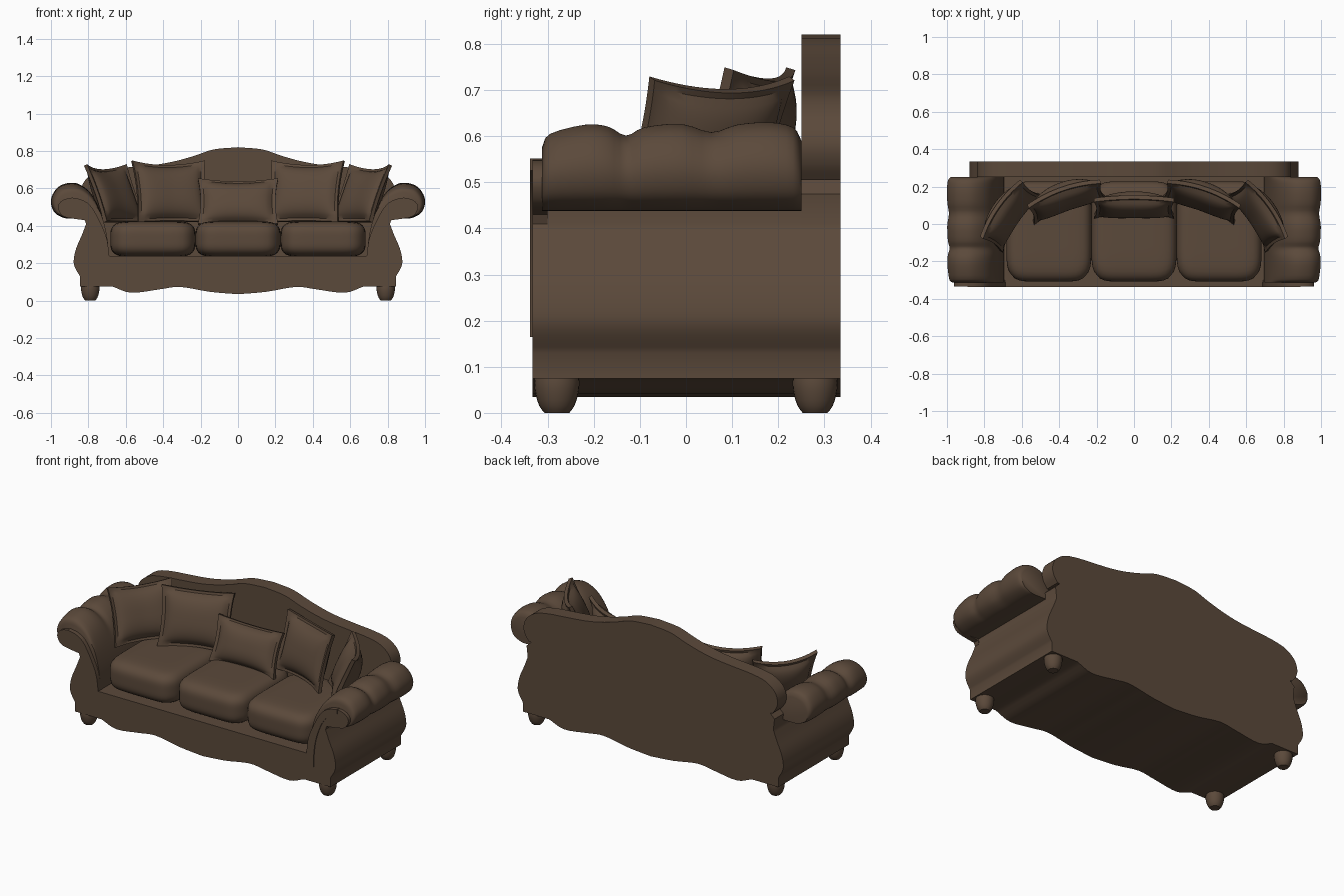
import bpy, bmesh, math
from mathutils import Matrix, Vector

cube = bpy.data.objects.get("Cube")
if cube:
    bpy.data.objects.remove(cube, do_unlink=True)

COLOR = (0.105, 0.067, 0.043, 1)
fabric = bpy.data.materials.new("brown_fabric")
fabric.use_nodes = True
fabric.diffuse_color = COLOR
bsdf = fabric.node_tree.nodes["Principled BSDF"]
bsdf.inputs["Base Color"].default_value = COLOR
bsdf.inputs["Roughness"].default_value = 0.9


def finish(name, bm, angle=35):
    bmesh.ops.recalc_face_normals(bm, faces=bm.faces)
    mesh = bpy.data.meshes.new(name)
    bm.to_mesh(mesh)
    bm.free()
    mesh.materials.append(fabric)
    ob = bpy.data.objects.new(name, mesh)
    bpy.context.collection.objects.link(ob)
    bpy.ops.object.select_all(action='DESELECT')
    ob.select_set(True)
    bpy.context.view_layer.objects.active = ob
    bpy.ops.object.shade_smooth_by_angle(angle=math.radians(angle))


def smooth(pts, steps=4):
    """Catmull-Rom curve through an open run of 2D points."""
    p = [Vector(q) for q in pts]
    p = [2 * p[0] - p[1]] + p + [2 * p[-1] - p[-2]]
    out = []
    for a, b, c, d in zip(p, p[1:], p[2:], p[3:]):
        for i in range(steps):
            t = i / steps
            out.append(0.5 * (2 * b + (c - a) * t + (2 * a - 5 * b + 4 * c - d) * t * t
                              + (3 * b - a - 3 * c + d) * t ** 3))
    return [tuple(v) for v in out] + [tuple(pts[-1])]


def loft(bm, rings):
    rows = [[bm.verts.new(co) for co in ring] for ring in rings]
    n = len(rows[0])
    for a, b in zip(rows, rows[1:]):
        for i in range(n):
            j = (i + 1) % n
            bm.faces.new((a[i], a[j], b[j], b[i]))
    bm.faces.new(rows[0])
    bm.faces.new(rows[-1])


def extrude(name, half, y0, y1):
    """Mirror a half outline across x = 0 and extrude it along y."""
    pts = half + [(-x, z) for x, z in reversed(half) if x > 0]
    bm = bmesh.new()
    loft(bm, [[(x, y, z) for x, z in pts] for y in (y0, y1)])
    finish(name, bm)


# Outline shared by body, front and back: scalloped apron and curved flank
apron = smooth([(0, .034), (.15, .047), (.31, .073), (.42, .06), (.57, .042), (.67, .075)])
flank = smooth([(.845, .13), (.873, .18), (.878, .22), (.865, .28), (.835, .35), (.812, .41)])
lower = apron + [(.845, .075)] + flank
extrude("sofa_body", lower + [(.82, .48), (.74, .48), (.70, .237)], -.30, .25)

# Back panel with a serpentine top
crest = smooth([(.805, .505), (.83, .54), (.84, .585), (.82, .64), (.76, .685), (.67, .705), (.56, .715),
                (.43, .728), (.33, .747), (.23, .775), (.13, .808), (0, .82)])
extrude("back_panel", lower + [(.82, .475), (.79, .505)] + crest, .25, .335)

# Front panel with scrolled arm ends
scroll = smooth([(.82, .43), (.89, .44), (.94, .455), (.963, .5), (.94, .535), (.89, .548),
                 (.835, .535), (.78, .49), (.71, .35), (.69, .237)])
extrude("front_panel", lower + scroll, -.333, -.30)

# Raised border around the arm fronts and the seat rail
inner = smooth([(.688, .239), (.707, .35), (.777, .492), (.833, .538), (.89, .551)])
outer = smooth([(.89, .525), (.845, .505), (.79, .44), (.75, .33), (.735, .22)])
extrude("front_border", inner + outer + [(.735, .165)], -.338, -.31)

# Padded rolled arms, gathered into three lobes along their length
roll = smooth([(.69, .22), (.70, .34), (.73, .46), (.77, .55), (.82, .605), (.88, .63), (.95, .615),
               (.99, .57), (1.0, .52), (.98, .47), (.93, .442), (.87, .438), (.80, .44)])
roll.append((.80, .22))
lobes = smooth([(-.312, .7), (-.295, .86), (-.22, .97), (-.17, .95), (-.13, .84), (-.09, .94), (-.01, .98),
                (.055, .88), (.11, .97), (.18, 1), (.232, .94), (.25, .78)], 3)
for side, name in ((1, "left_arm"), (-1, "right_arm")):
    rings = [[(side * (x + max(0, x - .85) * .6 * (k - 1)), y,
               .45 + (z - .45) * k if z > .45 else z) for x, z in roll] for y, k in lobes]
    bm = bmesh.new()
    loft(bm, rings)
    finish(name, bm, 50)

# Seat cushions
for name, x in (("left", .455), ("middle", 0), ("right", -.455)):
    bm = bmesh.new()
    bmesh.ops.create_cube(bm, size=2)
    bmesh.ops.subdivide_edges(bm, edges=bm.edges, cuts=13, use_grid_fill=True)
    for v in bm.verts:
        a, b, c = (abs(q) for q in v.co)
        v.co /= (a ** 6 + b ** 6 + c ** 4) ** .2
        v.co = (x + v.co.x * .228, -.04 + v.co.y * .268, .329 + v.co.z * .095)
    finish(name + "_seat_cushion", bm, 60)


# Throw pillows: plump centre, flat flange, pulled-out corners, sides curling forward
def pillow(name, centre, w, h, thick, tilt, yaw, curl=.035, n=22):
    bm = bmesh.new()
    place = (Matrix.Translation(centre) @ Matrix.Rotation(math.radians(yaw), 4, 'Z')
             @ Matrix.Rotation(math.radians(-tilt), 4, 'X'))
    sheets = []
    for s in (-1, 1):
        grid = []
        for i in range(n + 1):
            row = []
            for j in range(n + 1):
                u, v = 2 * i / n - 1, 2 * j / n - 1
                a, b = min(1, abs(u) / .88), min(1, abs(v) / .88)
                y = s * (.011 + thick / 2 * ((1 - a ** 2.6) * (1 - b ** 2.6)) ** .55) - curl * (u * u - .4)
                x = u * w / 2 * (1 - .07 * (1 - v * v))
                z = v * h / 2 * (1 - .09 * (1 - u * u))
                row.append(bm.verts.new(place @ Vector((x, y, z))))
            grid.append(row)
        sheets.append(grid)
        for i in range(n):
            for j in range(n):
                bm.faces.new((grid[i][j], grid[i + 1][j], grid[i + 1][j + 1], grid[i][j + 1]))
    rims = [[g[i][0] for i in range(n)] + [g[n][j] for j in range(n)]
            + [g[i][n] for i in range(n, 0, -1)] + [g[0][j] for j in range(n, 0, -1)] for g in sheets]
    for i in range(4 * n):
        j = (i + 1) % (4 * n)
        bm.faces.new((rims[0][i], rims[0][j], rims[1][j], rims[1][i]))
    finish(name, bm, 40)


for side, name in ((1, "left"), (-1, "right")):
    pillow(name + "_inner_pillow", (side * .365, .135, .577), .41, .34, .11, 16, -19 * side)
    pillow(name + "_outer_pillow", (side * .672, .052, .565), .37, .33, .10, 23, -55 * side)
pillow("middle_pillow", (0, .095, .525), .43, .26, .10, 20, 0, .02)

# Turned bun feet
profile = [(.027, 0), (.038, .015), (.046, .04), (.049, .065), (.046, .09)]
for side, sname in ((1, "left"), (-1, "right")):
    for y, end in ((-.28, "front"), (.28, "back")):
        bm = bmesh.new()
        loft(bm, [[(side * .79 + r * math.cos(a * math.pi / 12), y + r * math.sin(a * math.pi / 12), z)
                   for a in range(24)] for r, z in smooth(profile, 2)])
        finish(f"{end}_{sname}_foot", bm)
